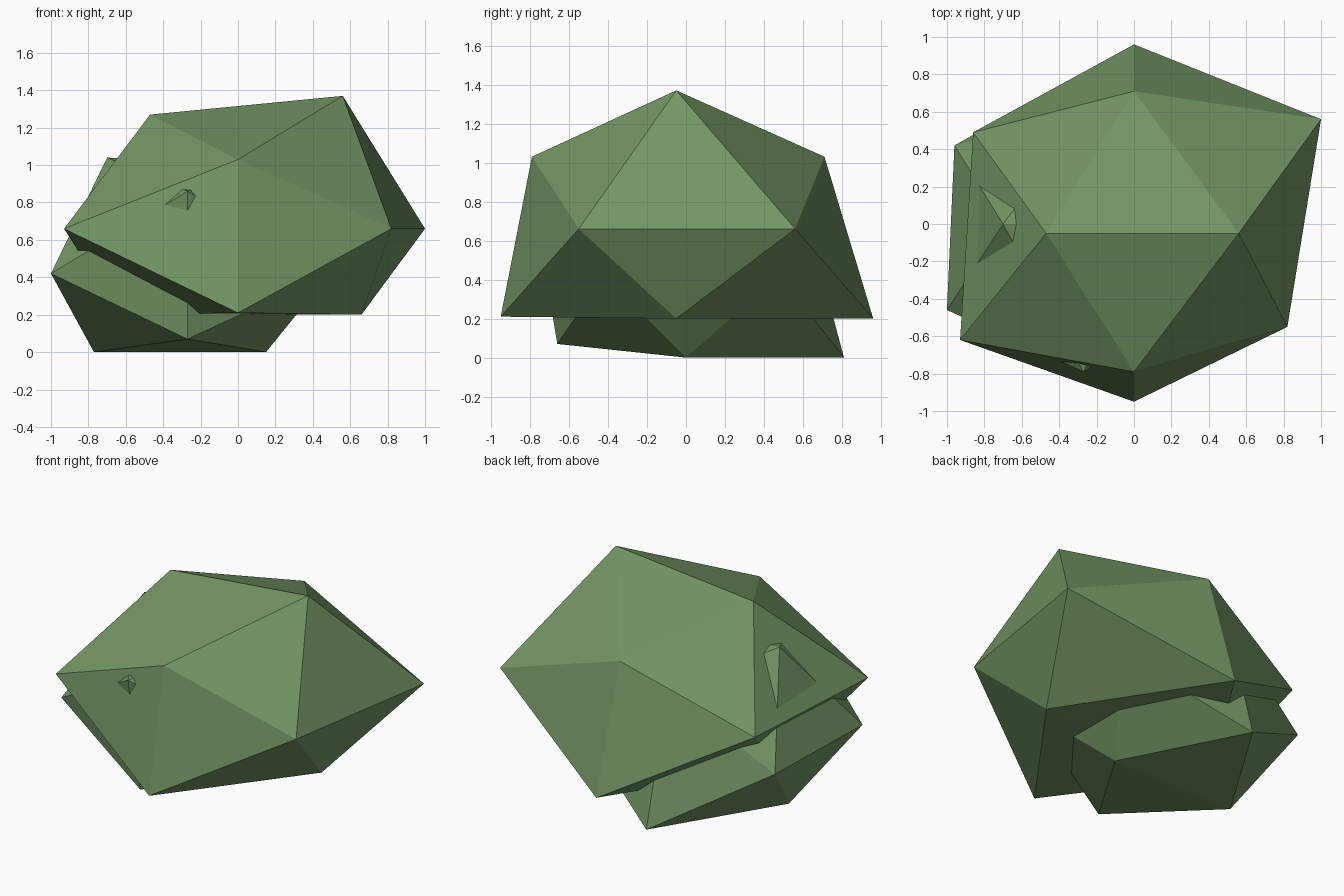
import bpy
import bmesh

cube = bpy.data.objects.get("Cube")
if cube:
    bpy.data.objects.remove(cube, do_unlink=True)

leaf = bpy.data.materials.new("leaf_green")
leaf.use_nodes = True
green = (0.17, 0.30, 0.125, 1)
leaf.diffuse_color = green
leaf.node_tree.nodes["Principled BSDF"].inputs["Base Color"].default_value = green

PHI = (1 + 5 ** 0.5) / 2


def clump(name, corners):
    """Icosahedron whose corners are pulled to uneven places."""
    bm = bmesh.new()
    # regular corners in order: ridge pairs, front and back pairs, side pairs
    regular = [(x, 0, z * PHI) for z in (1, -1) for x in (-1, 1)]
    regular += [(0, y * PHI, z) for y in (-1, 1) for z in (1, -1)]
    regular += [(x * PHI, y, 0) for x in (-1, 1) for y in (-1, 1)]
    verts = [bm.verts.new(co) for co in regular]
    bmesh.ops.convex_hull(bm, input=verts)
    for vert, co in zip(verts, corners):
        vert.co = co
    bmesh.ops.recalc_face_normals(bm, faces=bm.faces)
    mesh = bpy.data.meshes.new(name)
    bm.to_mesh(mesh)
    bm.free()
    mesh.materials.append(leaf)
    obj = bpy.data.objects.new(name, mesh)
    bpy.context.collection.objects.link(obj)
    return obj


# large upper mass
clump("large_clump", [
    (-.47, -.05, 1.27), (.56, -.05, 1.37),    # top ridge
    (-.64, -.05, .20), (.66, -.05, .20),      # bottom ridge
    (0, -.79, 1.03), (0, -.95, .21),          # front
    (0, .71, 1.03), (0, .96, .20),            # back
    (-.93, -.62, .66), (-.86, .49, .66),      # right side
    (.82, -.55, .66), (1, .56, .66),          # left side
])

# smaller mass tucked underneath
clump("small_clump", [
    (-.70, 0, 1.04), (.15, 0, 1.0),
    (-.77, 0, 0), (.15, 0, 0),
    (-.27, -.79, .86), (-.27, -.66, .07),
    (-.27, .58, .86), (-.27, .81, 0),
    (-1, -.46, .42), (-.96, .42, .41),
    (.49, -.42, .42), (.49, .48, .42),
])
